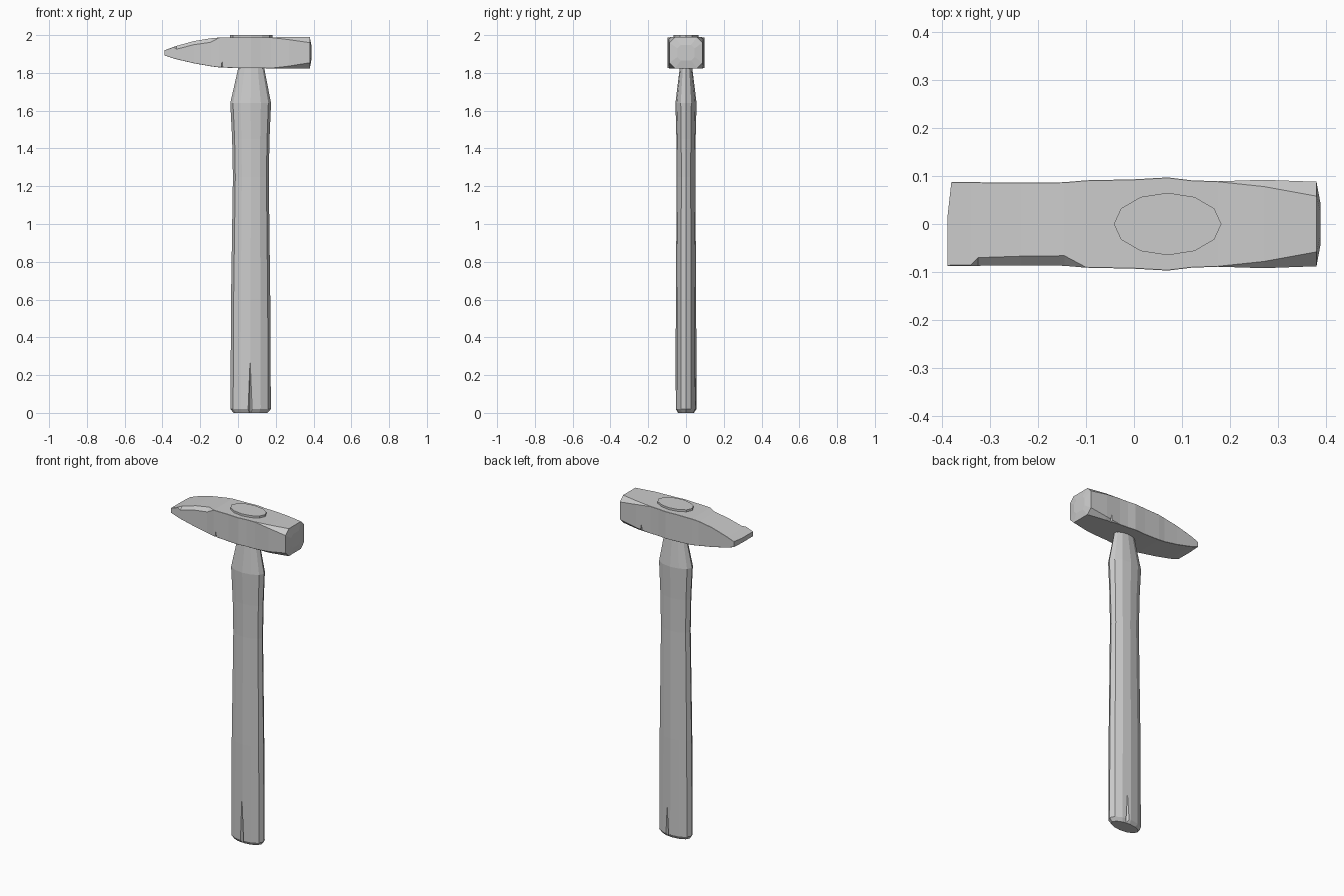
import bpy, bmesh, math

CX = 0.07  # handle axis


def make(name, bm):
    bmesh.ops.recalc_face_normals(bm, faces=bm.faces)
    me = bpy.data.meshes.new(name)
    bm.to_mesh(me)
    bm.free()
    ob = bpy.data.objects.new(name, me)
    bpy.context.collection.objects.link(ob)
    return ob


def loft(name, rings):
    bm = bmesh.new()
    vs = [[bm.verts.new(p) for p in r] for r in rings]
    n = len(vs[0])
    for a, b in zip(vs, vs[1:]):
        for i in range(n):
            j = (i + 1) % n
            bm.faces.new((a[i], a[j], b[j], b[i]))
    bm.faces.new(vs[0][::-1])
    bm.faces.new(vs[-1])
    return make(name, bm)


def chip(target, pts):
    """Cut the convex hull of pts out of target."""
    bm = bmesh.new()
    for p in pts:
        bm.verts.new(p)
    bmesh.ops.convex_hull(bm, input=bm.verts)
    cutter = make("chip_cutter", bm)
    cutter.hide_render = True
    mod = target.modifiers.new("chip", 'BOOLEAN')
    mod.operation = 'DIFFERENCE'
    mod.solver = 'EXACT'
    mod.object = cutter
    dg = bpy.context.evaluated_depsgraph_get()
    me = bpy.data.meshes.new_from_object(target.evaluated_get(dg))
    target.modifiers.clear()
    target.data = me
    bpy.data.objects.remove(cutter)


def oval(z, cx, rx, ry):
    return [(cx + rx * math.cos(math.tau * i / 12), ry * math.sin(math.tau * i / 12), z)
            for i in range(12)]


# Wooden handle, waisted and tapering into the head
handle = loft("handle", [oval(*s) for s in (
    (0.0, 0.066, 0.090, 0.042), (0.02, 0.067, 0.107, 0.055),
    (0.60, 0.067, 0.104, 0.054), (1.25, 0.068, 0.095, 0.049),
    (1.45, 0.068, 0.099, 0.051), (1.64, 0.067, 0.108, 0.056),
    (1.82, CX, 0.070, 0.034), (1.90, CX, 0.070, 0.034))])

# Handle end showing through the top of the head
loft("handle_top", [oval(1.90, CX, 0.112, 0.065), oval(2.0, CX, 0.112, 0.065)])


# Head cross-section: chamfer c on all corners, chip f on the front top corner
def section(x, w, zb, zt, c=0.001, f=None):
    f = f or c
    return [(x, -w + c, zb), (x, w - c, zb), (x, w, zb + c), (x, w, zt - c),
            (x, w - c, zt), (x, -w + f, zt), (x, -w, zt - f), (x, -w, zb + c)]


# Steel head: wedge peen on the left, chamfered striking face on the right
head = loft("head", [section(*s) for s in (
    (-0.388, 0.087, 1.892, 1.920), (-0.34, 0.087, 1.876, 1.938, 0.001, 0.002),
    (-0.325, 0.087, 1.872, 1.943, 0.001, 0.017),
    (-0.235, 0.086, 1.851, 1.968, 0.001, 0.019),
    (-0.145, 0.087, 1.835, 1.983, 0.001, 0.021),
    (-0.10, 0.091, 1.829, 1.987), (0.0, 0.093, 1.825, 1.988),
    (0.07, 0.097, 1.825, 1.988), (0.12, 0.091, 1.825, 1.988),
    (0.175, 0.089, 1.824, 1.988), (0.27, 0.092, 1.822, 1.990, 0.014),
    (0.38, 0.088, 1.824, 1.990, 0.030), (0.388, 0.045, 1.866, 1.948, 0.018))])

# Nicks in the head: front underside, back top, back underside, peen corner
chip(head, [(-0.102, -0.11, 1.81), (-0.068, -0.11, 1.81), (-0.084, -0.098, 1.885),
            (-0.085, -0.075, 1.81)])
chip(head, [(0.01, 0.085, 2.0), (0.09, 0.09, 2.0), (0.01, 0.11, 1.965),
            (0.09, 0.11, 1.975), (0.01, 0.11, 2.0), (0.09, 0.11, 2.0)])
chip(head, [(0.215, 0.11, 1.81), (0.255, 0.11, 1.81), (0.235, 0.097, 1.88),
            (0.235, 0.072, 1.81)])
chip(head, [(x, y, z) for z in (1.85, 1.95)
            for x, y in ((-0.39, 0.0), (-0.379, 0.1), (-0.42, 0.1))])

# Splits in the handle foot, front and back
for s, x, top in ((-1, 0.064, 0.28), (1, 0.09, 0.22)):
    chip(handle, [(x - 0.02, s * 0.065, -0.01), (x + 0.02, s * 0.065, -0.01),
                  (x, s * 0.054, top), (x, s * 0.036, -0.01)])
